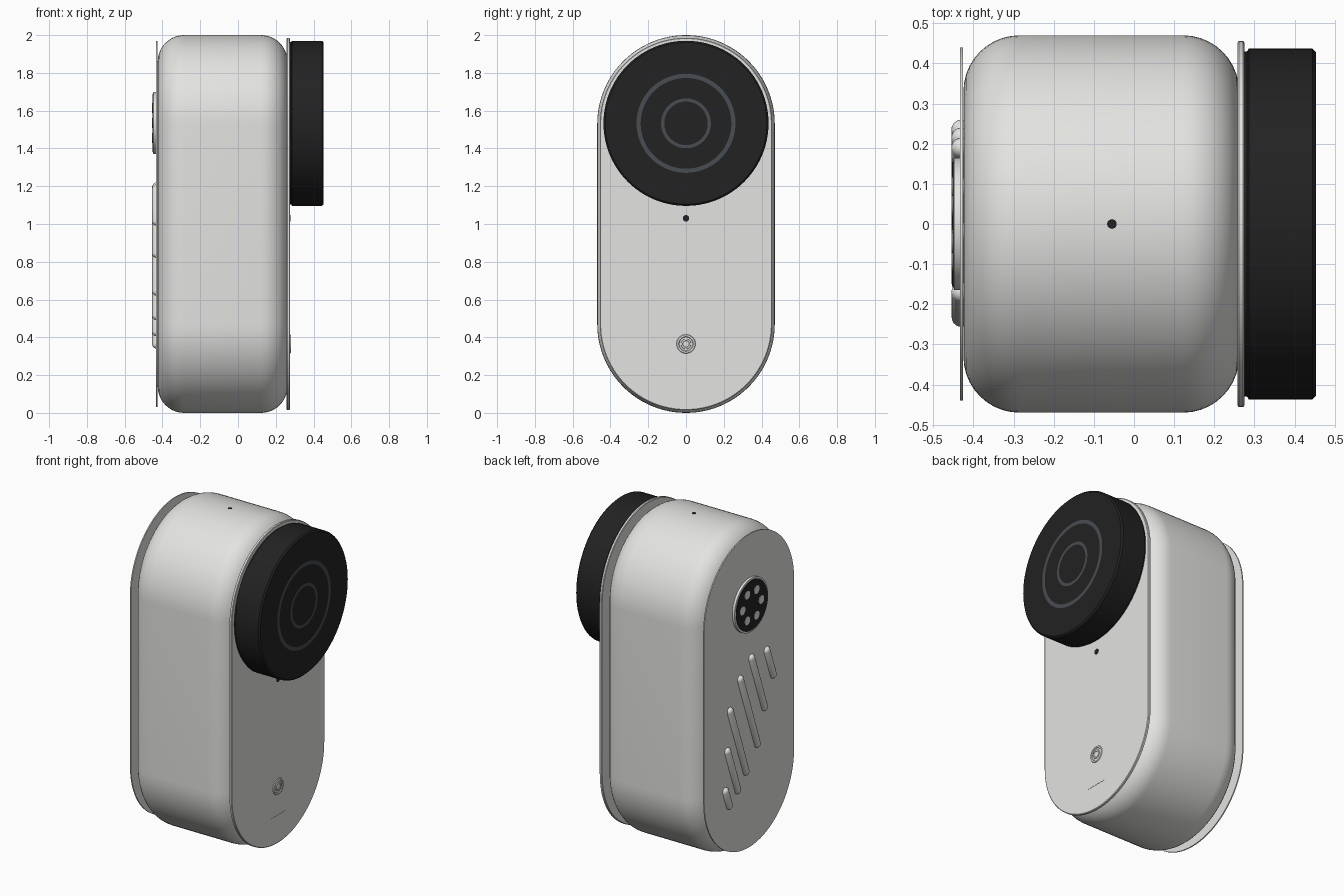
import bpy, bmesh, math
from mathutils import Vector

if "Cube" in bpy.data.objects:
    bpy.data.objects.remove(bpy.data.objects["Cube"], do_unlink=True)


def make_material(name, colour):
    mat = bpy.data.materials.new(name)
    mat.use_nodes = True
    mat.diffuse_color = (*colour, 1)
    mat.node_tree.nodes["Principled BSDF"].inputs["Base Color"].default_value = (*colour, 1)
    return mat


light = make_material("warm_light_grey", (0.77, 0.77, 0.75))
black = make_material("soft_black", (0.016, 0.016, 0.016))
slate = make_material("slate_grey", (0.065, 0.075, 0.085))


def finish(name, bm, mats):
    bmesh.ops.recalc_face_normals(bm, faces=bm.faces)
    mesh = bpy.data.meshes.new(name)
    bm.to_mesh(mesh)
    bm.free()
    for mat in mats:
        mesh.materials.append(mat)
    obj = bpy.data.objects.new(name, mesh)
    bpy.context.collection.objects.link(obj)
    bpy.ops.object.select_all(action='DESELECT')
    obj.select_set(True)
    bpy.context.view_layer.objects.active = obj
    bpy.ops.object.shade_smooth_by_angle(angle=math.radians(35))
    return obj


def lathe(name, profile, mats, centre=(0, 1), stretch=0, accent=(), steps=32):
    """Turn an (x, radius) profile about the x axis, stretched along z into a stadium."""
    bm = bmesh.new()
    cy, cz = centre
    loops = []
    for x, r in profile:
        loop = []
        for side in (0, 1):
            for i in range(steps + (1 if stretch else 0)):
                a = math.pi * (side + i / steps)
                shift = stretch * (1 - 2 * side)
                loop.append(bm.verts.new((x, cy + r * math.cos(a), cz + r * math.sin(a) + shift)))
        loops.append(loop)
    n = len(loops[0])
    for k in range(len(loops) - 1):
        for i in range(n):
            j = (i + 1) % n
            face = bm.faces.new((loops[k][i], loops[k][j], loops[k + 1][j], loops[k + 1][i]))
            face.material_index = 1 if k in accent else 0
    bm.faces.new(loops[0])
    bm.faces.new(loops[-1])
    return finish(name, bm, mats)


def capsule(name, start, end, radius, mat):
    """Round-ended bar between two points."""
    bm = bmesh.new()
    start, end = Vector(start), Vector(end)
    axis = end - start
    bmesh.ops.create_uvsphere(bm, u_segments=20, v_segments=12, radius=radius)
    for v in bm.verts:
        if v.co.z > 0.0001:
            v.co.z += axis.length
    turn = axis.to_track_quat('Z', 'Y')
    for v in bm.verts:
        v.co = start + turn @ v.co
    return finish(name, bm, [mat])


# Main body: rounded stadium block
R, edge, back, front, straight = 0.47, 0.14, -0.425, 0.262, 0.53
arc = [(edge * (1 - math.cos(t)), edge * (1 - math.sin(t)))
       for t in [math.pi / 2 * i / 10 for i in range(11)]]
profile = [(back + dx, R - dr) for dx, dr in arc]
profile += [(front - dx, R - dr) for dx, dr in reversed(arc)]
lathe("body", profile, [light], stretch=straight, steps=48)

# Thin cover plates overhanging the rounded edges
lathe("front_plate", [(0.258, 0.452), (0.261, 0.456), (0.272, 0.456), (0.275, 0.452)],
      [light], stretch=straight, steps=48)
lathe("back_plate", [(-0.433, 0.44), (-0.426, 0.44)], [light], stretch=straight, steps=48)

# Lens housing with two inlaid rings on its face
lens = (0, 1.533)
lathe("lens_seat", [(0.27, 0.43), (0.284, 0.43)], [black], lens, steps=48)
lathe("lens_housing",
      [(0.28, 0.427), (0.286, 0.437), (0.444, 0.437), (0.453, 0.428),
       (0.453, 0.262), (0.453, 0.24), (0.453, 0.132), (0.453, 0.115)],
      [black, slate], lens, accent=(4, 6), steps=48)

# Front details: indicator, button and slot
lathe("indicator", [(0.27, 0.017), (0.277, 0.017)], [black], (0, 1.03), steps=12)
lathe("button_ring", [(0.272, 0.052), (0.28, 0.048), (0.28, 0.039), (0.276, 0.036)],
      [light], (0, 0.365), steps=20)
lathe("button", [(0.274, 0.028), (0.281, 0.026), (0.281, 0.018), (0.279, 0.016)],
      [light], (0, 0.365), steps=16)
bm = bmesh.new()
bmesh.ops.create_cube(bm, size=1)
for v in bm.verts:
    v.co = (0.274 + v.co.x * 0.005, v.co.y * 0.14, 0.178 + v.co.z * 0.022)
finish("front_slot", bm, [light])

# Pinhole on the top
bm = bmesh.new()
bmesh.ops.create_cone(bm, cap_ends=True, segments=20, radius1=0.012, radius2=0.012, depth=0.006)
bmesh.ops.translate(bm, verts=bm.verts, vec=(-0.055, 0, 1.998))
finish("top_pinhole", bm, [black])

# Back connector disc with six pads
port = (0, 1.535)
lathe("connector_disc", [(-0.43, 0.165), (-0.448, 0.165), (-0.45, 0.155), (-0.45, 0.1)],
      [light, black], port, accent=(2,))
lathe("connector_face", [(-0.449, 0.154), (-0.452, 0.154)], [black], port)
for i in range(6):
    a = math.pi * i / 3
    pad = (0.092 * math.cos(a), port[1] + 0.092 * math.sin(a))
    lathe(f"connector_pad_{i + 1}", [(-0.45, 0.026), (-0.454, 0.026)], [light], pad, steps=10)

# Diagonal grip ribs on the back: (top y, top z, bottom z)
tilt, rib = 0.36, 0.025
ribs = [(-0.17, 1.21, 0.99), (-0.02, 1.22, 0.82), (0.09, 1.13, 0.62),
        (0.19, 0.97, 0.49), (0.215, 0.73, 0.405), (0.235, 0.49, 0.34)]
for i, (y, top, bottom) in enumerate(ribs):
    drop = top - bottom - 2 * rib
    capsule(f"grip_rib_{i + 1}", (-0.43, y, top - rib),
            (-0.43, y - tilt * drop, bottom + rib), rib, light)
